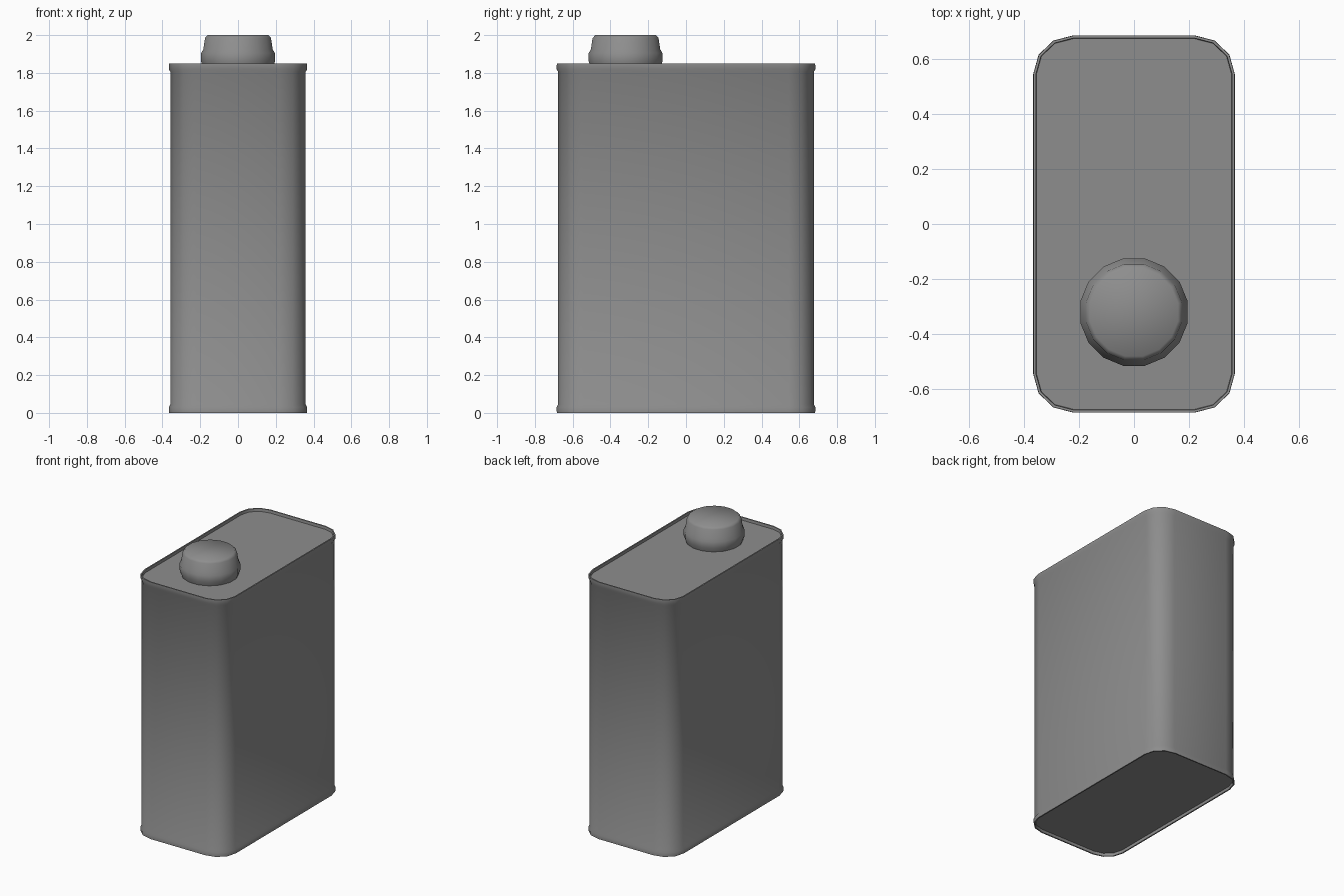
import bpy, bmesh, math

cube = bpy.data.objects.get("Cube")
if cube:
    bpy.data.objects.remove(cube, do_unlink=True)

grey = bpy.data.materials.new("plain grey")
grey.use_nodes = True
COLOUR = (0.27, 0.27, 0.27, 1)
grey.diffuse_color = COLOUR
grey.node_tree.nodes["Principled BSDF"].inputs["Base Color"].default_value = COLOUR


def can_ring(offset):
    """Rounded rectangle outline, grown outward by offset."""
    pts = []
    for quarter, (sx, sy) in enumerate([(1, 1), (-1, 1), (-1, -1), (1, -1)]):
        for step in range(4):
            a = math.radians(90 * quarter + 30 * step)
            pts.append((sx * 0.22 + (0.138 + offset) * math.cos(a),
                        sy * 0.545 + (0.132 + offset) * math.sin(a)))
    return pts


def cap_ring(radius):
    """Sixteen-sided circle with a flat side facing front."""
    return [(radius * math.cos((i + 0.5) * math.tau / 16),
             -0.32 + radius * math.sin((i + 0.5) * math.tau / 16)) for i in range(16)]


def loft(name, outline, profile, angle):
    """Skin stacked outlines from bottom to top and close both ends."""
    bm = bmesh.new()
    rings = [[bm.verts.new((x, y, z)) for x, y in outline(size)] for size, z in profile]
    for low, high in zip(rings, rings[1:]):
        for i in range(len(low)):
            j = (i + 1) % len(low)
            bm.faces.new((low[i], low[j], high[j], high[i]))
    bm.faces.new(rings[0][::-1])
    bm.faces.new(rings[-1])
    mesh = bpy.data.meshes.new(name)
    bm.to_mesh(mesh)
    bm.free()
    mesh.materials.append(grey)
    obj = bpy.data.objects.new(name, mesh)
    bpy.context.collection.objects.link(obj)
    bpy.ops.object.select_all(action="DESELECT")
    obj.select_set(True)
    bpy.context.view_layer.objects.active = obj
    bpy.ops.object.shade_smooth_by_angle(angle=math.radians(angle))


# Can body: recessed ends, folded seams and straight walls
seam = [(-0.004, 0.02), (-0.002, 0.0), (0.007, 0.0), (0.008, 0.03), (0.0, 0.045)]
top_seam = [(offset, 1.85 - z) for offset, z in reversed(seam)]
loft("can_body", can_ring, seam + top_seam, 50)

# Screw cap with a wider skirt
loft("screw_cap", cap_ring,
     [(0.185, 1.82), (0.199, 1.86), (0.199, 1.905), (0.187, 1.925),
      (0.178, 1.985), (0.163, 2.0)], 60)
